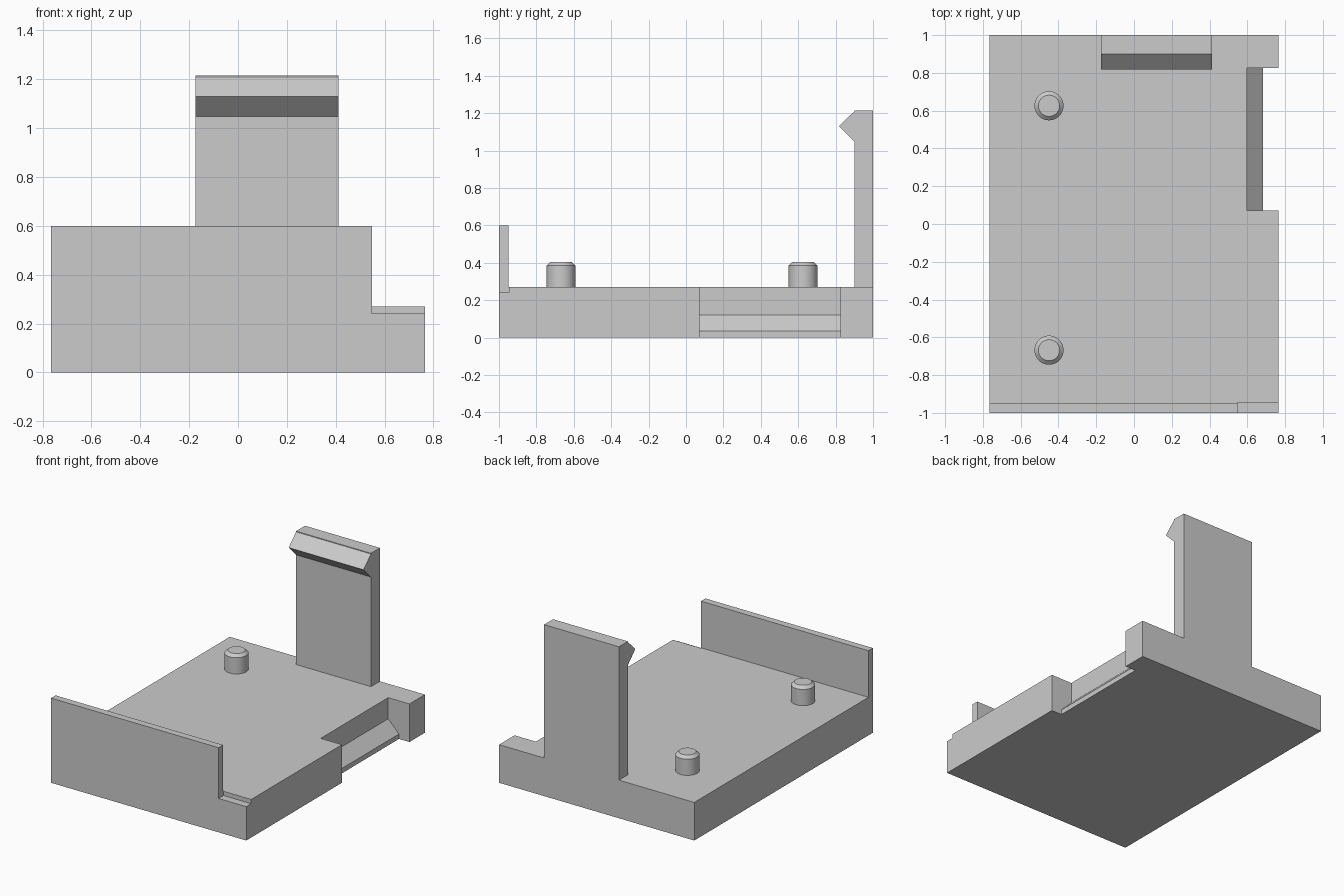
import bpy
import bmesh
from mathutils import Vector

cube = bpy.data.objects.get("Cube")
if cube:
    bpy.data.objects.remove(cube, do_unlink=True)

grey = bpy.data.materials.new("light_grey")
grey.use_nodes = True
colour = (0.6, 0.6, 0.6, 1)
grey.diffuse_color = colour
grey.node_tree.nodes["Principled BSDF"].inputs["Base Color"].default_value = colour


def prism(name, profile, axis, start, end):
    """Extrude a 2D outline along x (outline is y,z) or y (outline is x,z)."""
    bm = bmesh.new()
    place = (lambda a, b: (start, a, b)) if axis == "x" else (lambda a, b: (a, start, b))
    face = bm.faces.new([bm.verts.new(place(a, b)) for a, b in profile])
    shift = Vector((end - start, 0, 0) if axis == "x" else (0, end - start, 0))
    moved = bmesh.ops.extrude_face_region(bm, geom=[face])["geom"]
    bmesh.ops.translate(bm, vec=shift, verts=[g for g in moved if isinstance(g, bmesh.types.BMVert)])
    bmesh.ops.recalc_face_normals(bm, faces=bm.faces)
    mesh = bpy.data.meshes.new(name)
    bm.to_mesh(mesh)
    bm.free()
    mesh.materials.append(grey)
    obj = bpy.data.objects.new(name, mesh)
    bpy.context.collection.objects.link(obj)
    return obj


def box_outline(a0, a1, b0, b1):
    return [(a0, b0), (a1, b0), (a1, b1), (a0, b1)]


def cut(target, cutter):
    cutter.hide_render = True
    mod = target.modifiers.new("cut", "BOOLEAN")
    mod.operation = "DIFFERENCE"
    mod.solver = "EXACT"
    mod.object = cutter
    bpy.context.view_layer.objects.active = target
    bpy.ops.object.modifier_apply(modifier=mod.name)
    bpy.data.objects.remove(cutter, do_unlink=True)


HALF, TOP = 0.765, 0.27

# Bracket: plate, front wall and hooked clip share one side profile
bracket = prism("bracket", [
    (-1, 0), (1, 0), (1, 1.215), (0.9, 1.215), (0.9, 1.21), (0.817, 1.13),
    (0.9, 1.047), (0.9, TOP), (-0.95, TOP), (-0.95, 0.6), (-1, 0.6)],
    "x", -HALF, HALF)

# Narrow the clip on both sides
for x0, x1 in ((-1, -0.175), (0.412, 1)):
    cut(bracket, prism("clip_cutter", box_outline(x0, x1, TOP, 1.4), "y", 0.7, 1.2))

# Shorten the front wall, leaving a shallow step at the corner
cut(bracket, prism("corner_cutter", box_outline(0.548, 1, 0.24, 0.8), "y", -1.2, -0.945))

# Side notch with a sloped lower ledge
cut(bracket, prism("notch_cutter", [
    (0.598, 0.5), (0.598, 0.12), (0.683, 0.035), (0.683, -0.2), (1, -0.2), (1, 0.5)],
    "y", 0.072, 0.827))

# Locating pegs with chamfered tops
for name, y in (("front_peg", -0.668), ("rear_peg", 0.626)):
    bottom, top = TOP - 0.02, 0.405
    bpy.ops.mesh.primitive_cylinder_add(
        vertices=48, radius=0.077, depth=top - bottom, location=(-0.45, y, (top + bottom) / 2))
    peg = bpy.context.object
    peg.name = name
    peg.data.materials.append(grey)
    bm = bmesh.new()
    bm.from_mesh(peg.data)
    cap = max(bm.faces, key=lambda f: f.calc_center_median().z)
    bmesh.ops.inset_region(bm, faces=[cap], thickness=0.021)
    for v in bm.verts:
        if v.co.z > 0 and v.co.xy.length > 0.07:
            v.co.z -= 0.02
    bm.to_mesh(peg.data)
    bm.free()
    bpy.ops.object.shade_smooth_by_angle(angle=0.5)
